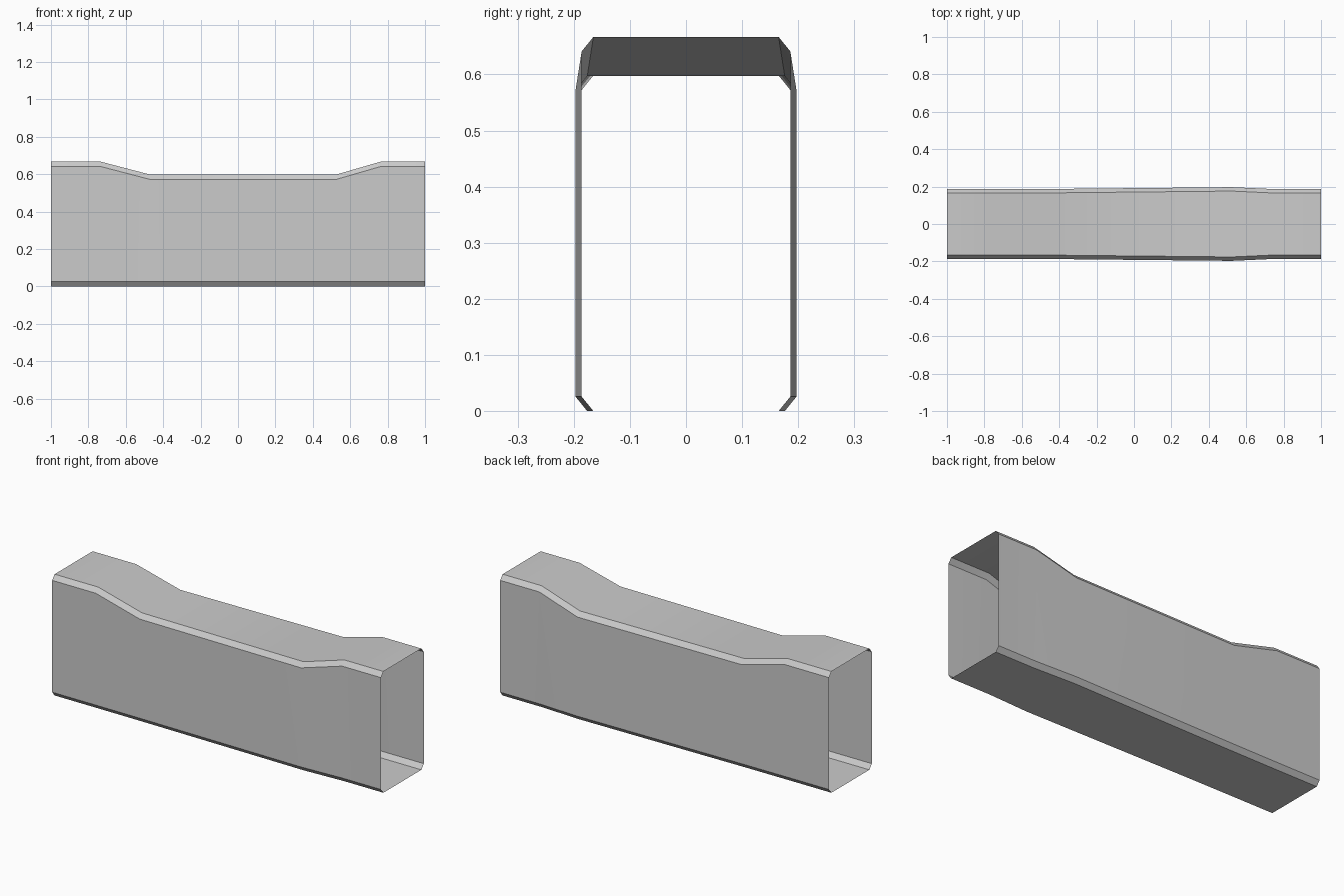
import bpy
import bmesh
import math

if "Cube" in bpy.data.objects:
    bpy.data.objects.remove(bpy.data.objects["Cube"])

# Stations along the tube: x, half width, top height
STATIONS = [
    (-1.0, 0.186, 0.667),
    (-0.735, 0.186, 0.667),
    (-0.467, 0.187, 0.597),
    (0.522, 0.197, 0.597),
    (0.763, 0.186, 0.667),
    (1.0, 0.186, 0.667),
]
CUT_Y, CUT_Z = 0.021, 0.026


def section(half, top):
    """Chamfered rectangle, counter-clockwise seen from +x."""
    right = [(half - CUT_Y, 0), (half, CUT_Z), (half, top - CUT_Z), (half - CUT_Y, top)]
    return right + [(-y, z) for y, z in reversed(right)]


# Open-ended sleeve lofted through the stations
bm = bmesh.new()
rings = [[bm.verts.new((x, y, z)) for y, z in section(half, top)]
         for x, half, top in STATIONS]
for a, b in zip(rings, rings[1:]):
    for i in range(len(a)):
        j = (i + 1) % len(a)
        bm.faces.new((a[i], a[j], b[j], b[i]))

# Make the walls face outward
for face in bm.faces:
    c = face.calc_center_median()
    face.normal_update()
    if face.normal.y * c.y + face.normal.z * (c.z - 0.3) < 0:
        face.normal_flip()

mesh = bpy.data.meshes.new("sleeve")
bm.to_mesh(mesh)
bm.free()
sleeve = bpy.data.objects.new("sleeve", mesh)
bpy.context.collection.objects.link(sleeve)

# Smooth the gentle bends, keep the chamfers crisp
bpy.context.view_layer.objects.active = sleeve
sleeve.select_set(True)
bpy.ops.object.shade_smooth_by_angle(angle=math.radians(30))
